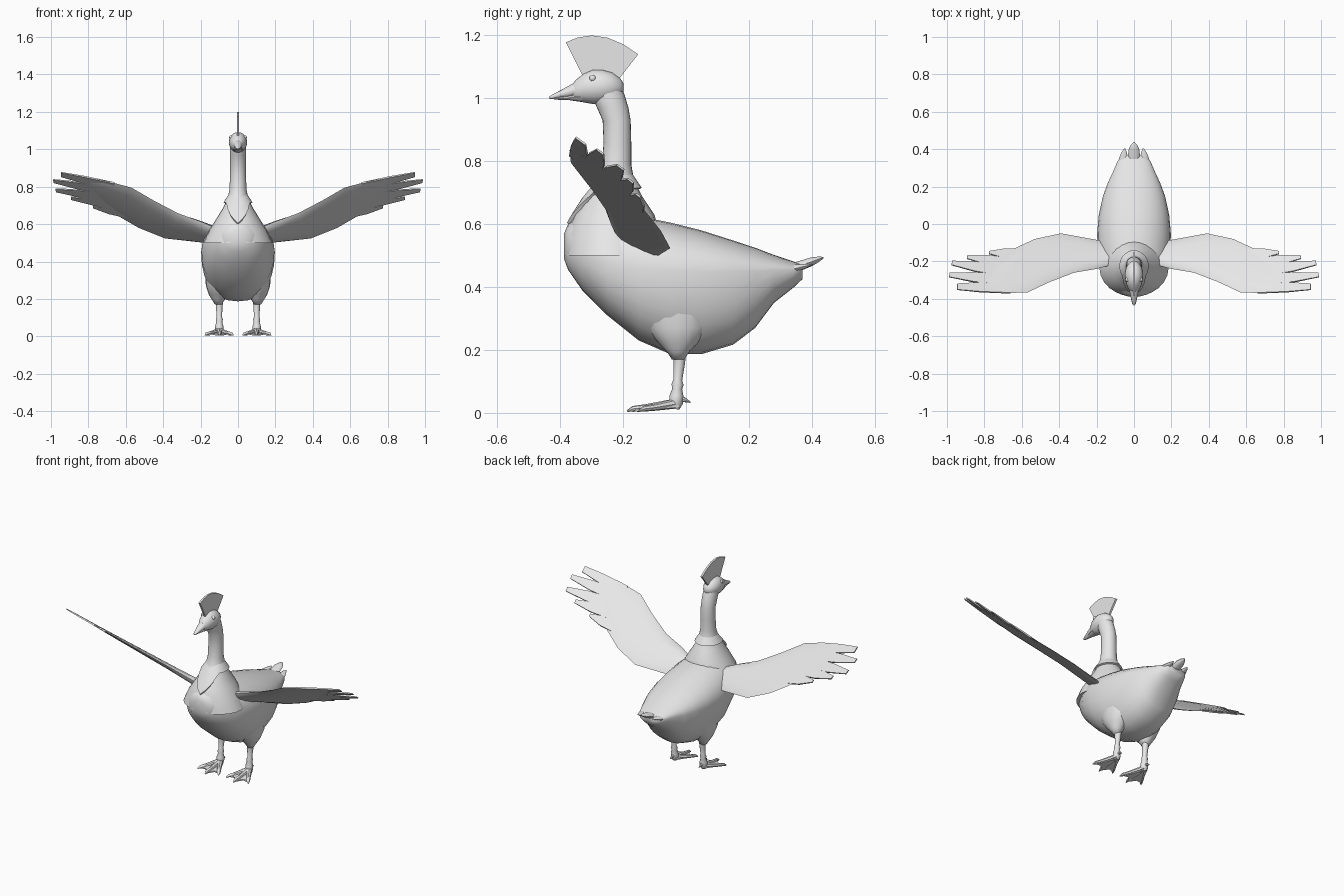
import bpy, bmesh, math
from mathutils import Vector

if "Cube" in bpy.data.objects:
    bpy.data.objects.remove(bpy.data.objects["Cube"])

grey = bpy.data.materials.new("plain_grey")
grey.diffuse_color = (0.8, 0.8, 0.8, 1)
grey.use_nodes = True
grey.node_tree.nodes["Principled BSDF"].inputs["Base Color"].default_value = grey.diffuse_color
X, Y, Z = Vector((1, 0, 0)), Vector((0, 1, 0)), Vector((0, 0, 1))
SIDES = ((1, "right"), (-1, "left"))


def loft(name, rings, angle=40, closed=False):
    """Skin a list of equal-length rings, capping the ends unless closed."""
    bm = bmesh.new()
    vs = [[bm.verts.new(p) for p in r] for r in rings]
    n = len(vs[0])
    pairs = list(zip(vs, vs[1:])) + ([(vs[-1], vs[0])] if closed else [])
    for a, b in pairs:
        for i in range(n):
            j = (i + 1) % n
            bm.faces.new((a[i], a[j], b[j], b[i]))
    if not closed:
        bm.faces.new(vs[0])
        bm.faces.new(vs[-1])
    bmesh.ops.recalc_face_normals(bm, faces=bm.faces)
    me = bpy.data.meshes.new(name)
    bm.to_mesh(me)
    bm.free()
    me.materials.append(grey)
    me.shade_smooth()
    me.set_sharp_from_angle(angle=math.radians(angle))
    ob = bpy.data.objects.new(name, me)
    bpy.context.collection.objects.link(ob)
    return ob


def ring(c, u, v, n=20):
    return [Vector(c) + u * math.cos(t) + v * math.sin(t)
            for t in (2 * math.pi * i / n for i in range(n))]


def tube(name, pts, flat=1, n=10):
    """Tube through (x, y, z, radius) points; flat squashes it vertically."""
    d = Vector(pts[-1][:3]) - Vector(pts[0][:3])
    u = d.cross(Z).normalized() if d.xy.length > 0.03 else X
    v = u.cross(d).normalized()
    return loft(name, [ring(p[:3], u * p[3], v * p[3] * flat, n) for p in pts])


def power(a, e):
    return math.copysign(abs(a) ** e, a)


# Body: egg sections along y (y, bottom, widest height, top, half width)
body = [(-.388, .49, .53, .57, .03), (-.375, .455, .525, .60, .075), (-.33, .39, .51, .63, .125),
        (-.25, .31, .48, .64, .17), (-.15, .23, .46, .625, .195), (-.05, .187, .45, .605, .197),
        (.05, .187, .45, .58, .188), (.15, .217, .45, .548, .166), (.22, .27, .45, .525, .14),
        (.28, .35, .455, .502, .112), (.34, .397, .455, .482, .086), (.37, .425, .453, .472, .062)]
rings = []
for y, lo, mid, hi, w in body:
    r = []
    for i in range(28):
        t = 2 * math.pi * i / 28
        s, c = math.sin(t), math.cos(t)
        if s >= 0:
            r.append(Vector((w * c, y, mid + (hi - mid) * s)))
        else:
            r.append(Vector((w * power(c, .85), y, mid + (mid - lo) * power(s, .9))))
    rings.append(r)
loft("body", rings, 60)

# Neck: horizontal rings flaring into the chest (z, front y, back y, half width)
neck = [(.50, -.388, -.08, .185), (.57, -.382, -.085, .152), (.63, -.355, -.10, .115),
        (.69, -.318, -.14, .078), (.74, -.283, -.165, .054), (.79, -.267, -.174, .045),
        (.86, -.262, -.174, .043), (.93, -.265, -.176, .042), (.97, -.283, -.183, .042),
        (1.01, -.30, -.195, .042), (1.045, -.30, -.21, .038)]
loft("neck", [ring((0, (f + b) / 2, z), X * w, Y * (b - f) / 2, 24) for z, f, b, w in neck], 60)


def neck_at(z):
    for p, q in zip(neck, neck[1:]):
        if p[0] <= z <= q[0]:
            k = (z - p[0]) / (q[0] - p[0])
            return [m + (o - m) * k for m, o in zip(p, q)][1:]


# Collar: raised ruff with a pointed front
def collar_ring(z0, offset, drop):
    r = []
    for i in range(32):
        a = 2 * math.pi * i / 32
        away = min(a, 2 * math.pi - a)
        z = z0 - drop * max(0, 1 - away / 0.9)
        f, b, w = neck_at(z)
        r.append(Vector((math.sin(a) * (w + offset),
                         (f + b) / 2 - math.cos(a) * ((b - f) / 2 + offset), z)))
    return r


loft("collar", [collar_ring(.765, -.004, .02), collar_ring(.74, .008, .06),
                collar_ring(.715, .012, .11), collar_ring(.708, -.01, .12)], 50, closed=True)

# Head (y, z, half width, half height)
head = [(-.198, 1.035, .010, .012), (-.21, 1.035, .028, .03), (-.235, 1.037, .043, .046),
        (-.265, 1.037, .049, .054), (-.295, 1.037, .048, .055), (-.325, 1.033, .04, .046),
        (-.35, 1.026, .028, .033), (-.365, 1.02, .018, .02)]
loft("head", [ring((0, y, z), X * w, Z * h, 20) for y, z, w, h in head], 60)

# Beak halves
for name, sec in (("upper_beak", [(-.33, 1.03, .032, .028), (-.36, 1.025, .024, .022),
                                  (-.40, 1.013, .016, .012), (-.428, 1.004, .009, .006),
                                  (-.435, 1.002, .003, .003)]),
                  ("lower_beak", [(-.33, 1.002, .028, .014), (-.37, 1.002, .018, .008),
                                  (-.42, 1.0, .007, .004)])):
    loft(name, [ring((0, y, z), X * w, Z * h, 12) for y, z, w, h in sec])

# Crest: thin upright fan
fan = [(-.325, 1.065), (-.382, 1.178), (-.345, 1.193), (-.30, 1.2), (-.25, 1.193),
       (-.20, 1.172), (-.152, 1.14), (-.222, 1.05)]
loft("crest", [[Vector((x, y, z)) for y, z in fan] for x in (-.006, .006)], 30)

# Tail feathers
tube("tail_centre", [(0, .30, .455, .03), (0, .35, .463, .034), (0, .40, .481, .028),
                     (0, .425, .49, .016), (0, .437, .494, .004)], .5)

# Wings lie in one tilted plane
B, C = .245, -.72
NORMAL = Vector((-B, -C, 1)).normalized()


def on_wing(x, y, s, lift=0):
    p = Vector((x, y, .392 + B * x + C * y)) + NORMAL * lift
    p.x *= s
    return p


# (leading x, y, trailing x, y, thickness)
wing = [(.10, -.215, .12, -.10, .05), (.20, -.24, .20, -.085, .042), (.32, -.26, .39, -.05, .032),
        (.45, -.31, .53, -.08, .026), (.57, -.366, .66, -.14, .02), (.72, -.37, .72, -.18, .015),
        (.80, -.36, .76, -.24, .01)]
# (base x, y, tip x, y, base width, tip width)
feathers = [(.66, -.342, .953, -.335, .055, .032), (.68, -.30, .995, -.272, .056, .022),
            (.68, -.255, .982, -.207, .056, .022), (.64, -.215, .90, -.175, .056, .018),
            (.58, -.165, .783, -.152, .056, .014)]

for s, side in SIDES:
    rings = []
    for lx, ly, tx, ty, th in wing:
        r = []
        for i in range(12):
            a = 2 * math.pi * i / 12
            k = .5 - .5 * math.cos(a)
            h = th / 2 * math.sin(a) * (1.25 - .6 * k)
            r.append(on_wing(lx + (tx - lx) * k, ly + (ty - ly) * k, s, h))
        rings.append(r)
    loft(side + "_wing", rings, 45)

    for n, (bx, by, tx, ty, bw, tw) in enumerate(feathers):
        d = Vector((tx - bx, ty - by)).normalized()
        side_dir = Vector((-d.y, d.x))
        rings = []
        for k, w, th in ((0, bw, .010), (.55, bw * .9, .009), (1, tw, .006)):
            c = Vector((bx, by)).lerp(Vector((tx, ty)), k)
            slant = d * (.008 if k == 1 else 0)
            lo, hi = c - side_dir * w / 2 - slant, c + side_dir * w / 2 - slant
            rings.append([on_wing(lo.x, lo.y, s, -th / 2), on_wing(hi.x, hi.y, s, -th / 2),
                          on_wing(hi.x, hi.y, s, th / 2), on_wing(lo.x, lo.y, s, th / 2)])
        loft(f"{side}_wing_feather_{n + 1}", rings, 30)

    tube(side + "_tail_feather", [(s * .055, .30, .45, .03), (s * .056, .35, .46, .025),
                                  (s * .052, .385, .468, .013), (s * .05, .403, .472, .003)], .5)

    # Eye
    c = Vector((s * .040, -.297, 1.064))
    loft(side + "_eye", [ring(c + X * s * dx, Y * r, Z * r, 12)
                         for dx, r in ((-.01, .011), (.002, .010), (.006, .006), (.007, .002))])

    # Thigh, shank and ankle
    thigh = [(.34, .07, .12), (.27, .067, .10), (.225, .052, .065), (.195, .034, .036), (.17, .018, .02)]
    loft(side + "_thigh", [ring((s * .105, -.025, z), X * a, Y * b, 16) for z, a, b in thigh], 60)
    tube(side + "_leg", [(s * .1, -.02, .20, .021), (s * .1, -.021, .16, .018), (s * .1, -.026, .105, .014),
                         (s * .1, -.027, .09, .019), (s * .1, -.028, .075, .016),
                         (s * .1, -.03, .055, .022), (s * .1, -.032, .03, .022),
                         (s * .1, -.035, .012, .014)], 1, 12)

    # Webbed foot: toes, web and hind claw
    for n, (x, y) in enumerate(((.026, -.155), (.098, -.187), (.176, -.15))):
        mx, my = .1 + (x - .1) * .6, -.035 + (y + .035) * .6
        ex, ey = .1 + (x - .1) * .88, -.035 + (y + .035) * .88
        tube(f"{side}_toe_{n + 1}", [(s * .1, -.03, .03, .018), (s * mx, my, .017, .012),
                                     (s * ex, ey, .013, .010), (s * x, y, .006, .003)], .9, 8)
    web = [(.085, -.02), (.036, -.14), (.068, -.135), (.098, -.17), (.13, -.135),
           (.166, -.138), (.115, -.02)]
    loft(side + "_web", [[Vector((s * x, y, z + .1 * (y + .14))) for x, y in web]
                         for z in (.006, .014)], 30)
    tube(side + "_hind_claw", [(s * .1, -.03, .045, .013), (s * .1, -.005, .042, .008),
                               (s * .1, .014, .034, .002)], 1, 8)
